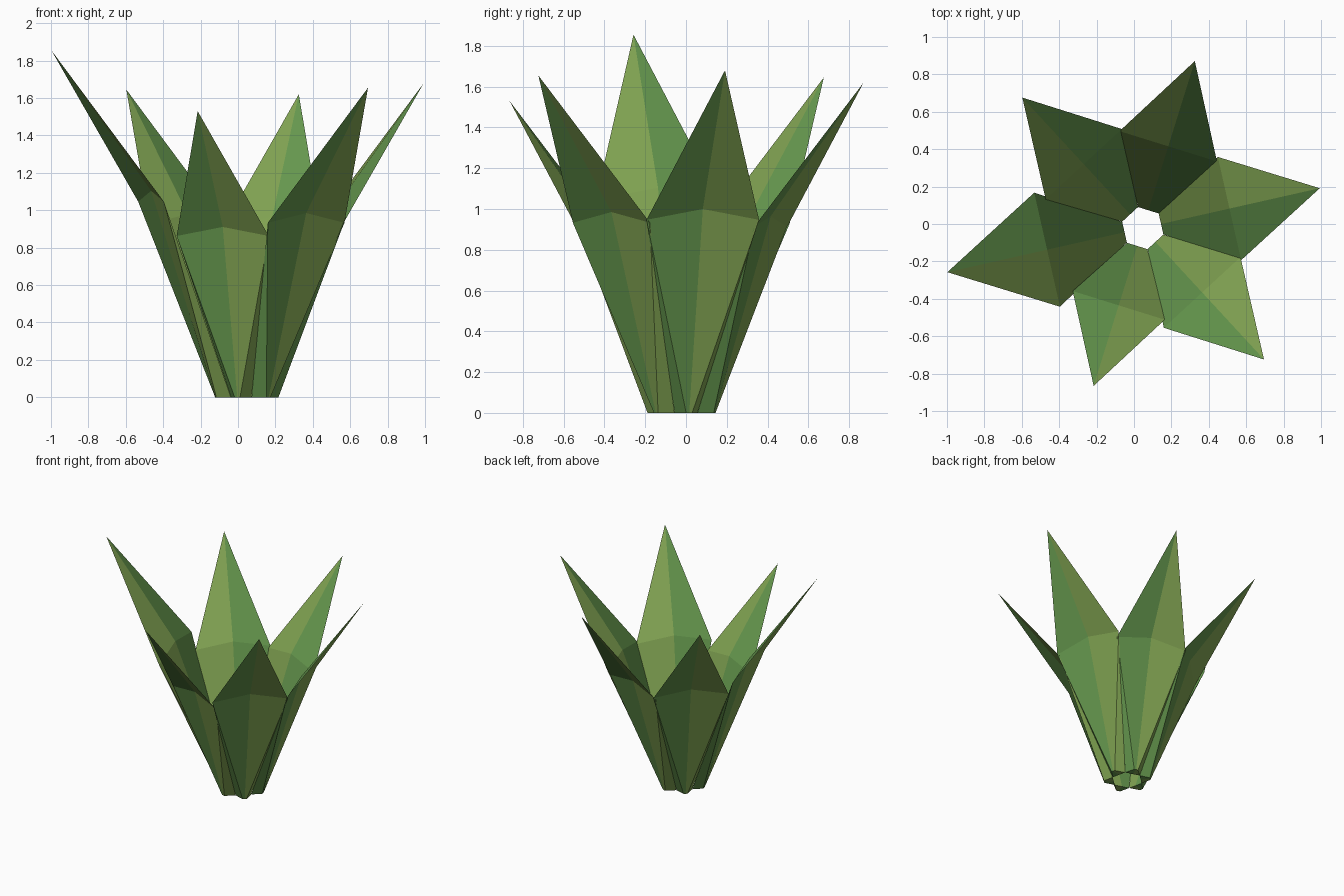
import bpy
from math import cos, sin, radians

if "Cube" in bpy.data.objects:
    bpy.data.objects.remove(bpy.data.objects["Cube"])

CX, CY = 0.047, -0.022


def material(name, rgb):
    m = bpy.data.materials.new(name)
    m.diffuse_color = (*rgb, 1)
    m.use_nodes = True
    m.node_tree.nodes["Principled BSDF"].inputs["Base Color"].default_value = m.diffuse_color
    return m


GREEN = material("leaf_green", (0.13, 0.31, 0.075))
LIME = material("leaf_lime", (0.22, 0.37, 0.085))


def leaf(name, angle, s):
    # (outward, sideways, up): upper points scale with the leaf, base points do not
    pts = [(0.97 * s, 0, 1.68 * s), (0.475 * s, 0, 1.0 * s),
           (0.475 * s, 0.283 * s, 0.947 * s), (0.475 * s, -0.283 * s, 0.947 * s),
           (0.1, 0, 0), (0.1, 0.057, 0), (0.1, -0.057, 0),
           (0.172, 0, 0), (0.17, 0.015, 0), (0.17, -0.015, 0)]
    c, n = cos(angle), sin(angle)
    verts = [(CX + u * c - v * n, CY + u * n + v * c, z) for u, v, z in pts]
    # each half: blade, inner face, outer face, side wall, base cap
    lime = [(0, 1, 2), (1, 4, 5, 2), (1, 2, 8, 7), (2, 5, 8), (4, 7, 8, 5)]
    green = [(0, 3, 1), (1, 3, 6, 4), (1, 7, 9, 3), (3, 9, 6), (4, 6, 9, 7)]
    me = bpy.data.meshes.new(name)
    me.from_pydata(verts, [], lime + green)
    me.materials.append(LIME)
    me.materials.append(GREEN)
    for i, p in enumerate(me.polygons):
        p.material_index = int(i >= len(lime))
    me.update()
    ob = bpy.data.objects.new(name, me)
    bpy.context.collection.objects.link(ob)


# Six leaves in a ring, each with its own size
for i, height in enumerate((1.68, 1.62, 1.645, 1.855, 1.53, 1.655)):
    leaf(f"leaf_{i + 1}", radians(12.7 + 60 * i), height / 1.68)
